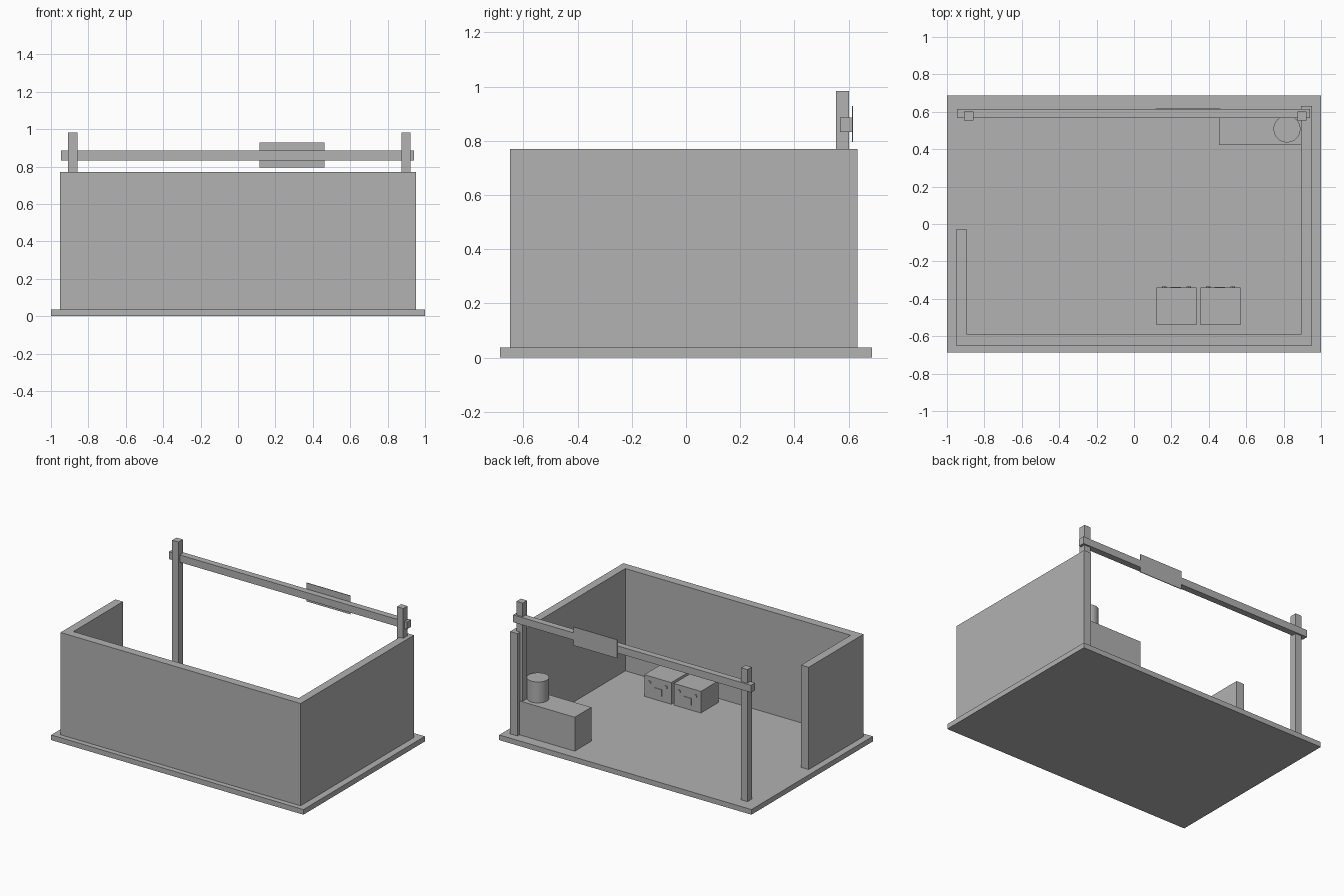
import bpy
import math

cube = bpy.data.objects.get("Cube")
if cube:
    bpy.data.objects.remove(cube, do_unlink=True)

grey = bpy.data.materials.new("plain_grey")
grey.use_nodes = True
grey.diffuse_color = (0.445, 0.445, 0.445, 1)
grey.node_tree.nodes["Principled BSDF"].inputs["Base Color"].default_value = grey.diffuse_color


def box(name, xs, ys, zs):
    """Box spanning the given (low, high) ranges."""
    spans = (xs, ys, zs)
    bpy.ops.mesh.primitive_cube_add(size=1, location=[(a + b) / 2 for a, b in spans])
    ob = bpy.context.object
    ob.name = name
    ob.scale = [b - a for a, b in spans]
    bpy.ops.object.transform_apply(location=False, rotation=False, scale=True)
    ob.data.materials.append(grey)
    return ob


def cylinder(name, centre, radius, depth, sides, tilt=0):
    bpy.ops.mesh.primitive_cylinder_add(vertices=sides, radius=radius, depth=depth,
                                        location=centre, rotation=(tilt, 0, 0))
    ob = bpy.context.object
    ob.name = name
    ob.data.materials.append(grey)
    bpy.ops.object.shade_smooth_by_angle()
    return ob


FLOOR, WALL = 0.037, 0.77

# Floor slab and the three walls
box("floor_slab", (-1, 1), (-0.687, 0.687), (0, FLOOR))
box("front_wall", (-0.952, 0.952), (-0.65, -0.59), (FLOOR, WALL))
box("left_wall", (0.894, 0.952), (-0.59, 0.632), (FLOOR, WALL))
box("right_wall", (-0.952, -0.892), (-0.59, -0.03), (FLOOR, WALL))

# Open back: two posts, a beam and a hanging sign board
for side, x in (("right", -0.884), ("left", 0.898)):
    box(side + "_post", (x - 0.025, x + 0.025), (0.553, 0.602), (FLOOR, 0.983))
box("beam", (-0.946, 0.941), (0.568, 0.614), (0.833, 0.885))
box("sign_board", (0.115, 0.462), (0.612, 0.617), (0.796, 0.929))

# Counter with a round pot on it
box("counter", (0.455, 0.894), (0.422, 0.61), (FLOOR, 0.28))
cylinder("pot", (0.818, 0.508, 0.355), 0.072, 0.15, 32)

# Two chests with lids, knobs and angled latches on the back
BACK = -0.34
for label, x in (("left", 0.462), ("right", 0.227)):
    ends = (x - 0.107, x + 0.107)
    box(label + "_chest_body", ends, (-0.54, BACK), (FLOOR, 0.175))
    box(label + "_chest_lid", ends, (-0.54, BACK), (0.175, 0.192))
    for dx in (-0.065, 0.065):
        cylinder(label + "_chest_knob", (x + dx, BACK, 0.148), 0.012, 0.014, 12, math.pi / 2)
    plate = (BACK - 0.002, BACK + 0.004)
    box(label + "_latch_bar", (x - 0.032, x + 0.025), plate, (0.112, 0.122))
    box(label + "_latch_drop", (x - 0.032, x - 0.022), plate, (0.072, 0.112))
